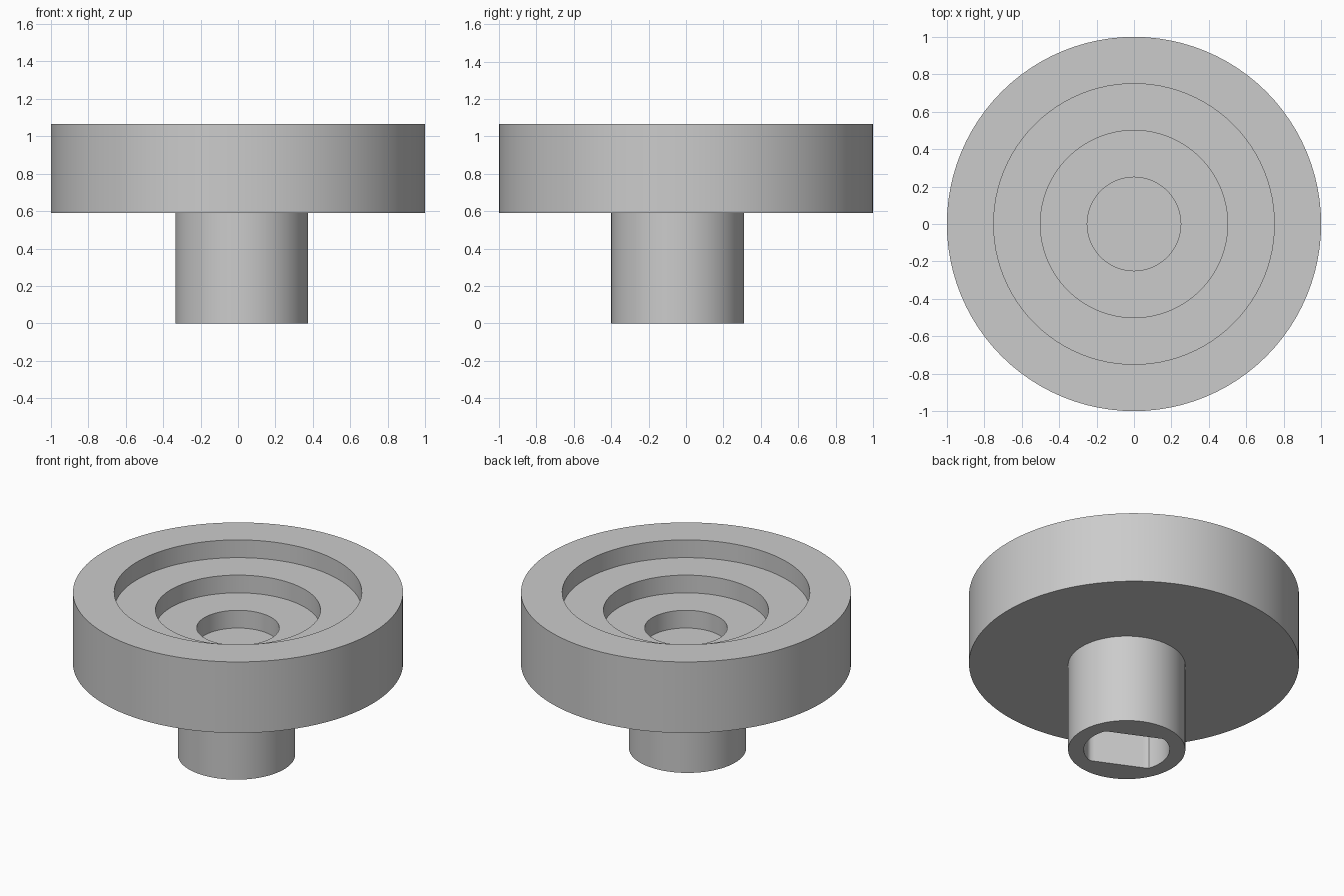
import bpy, bmesh
from math import cos, sin, pi, radians

if "Cube" in bpy.data.objects:
    bpy.data.objects.remove(bpy.data.objects["Cube"], do_unlink=True)

SIDES = 96
BASE, TOP = 0.59, 1.065            # underside and rim of the wheel
STEP = (TOP - BASE) / 4            # depth of each terrace

grey = bpy.data.materials.new("light_grey")
grey.use_nodes = True
grey.diffuse_color = (0.6, 0.6, 0.6, 1)
grey.node_tree.nodes["Principled BSDF"].inputs["Base Color"].default_value = (0.6, 0.6, 0.6, 1)


def ring(radius, z):
    """Points around the axis; radius is a function of the angle."""
    angles = [2 * pi * i / SIDES for i in range(SIDES)]
    return [(radius(a) * cos(a), radius(a) * sin(a), z) for a in angles]


def loft(name, rings, closed):
    """Skin successive rings; join last to first, or cap both ends."""
    bm = bmesh.new()
    loops = [[bm.verts.new(p) for p in r] for r in rings]
    pairs = list(zip(loops, loops[1:]))
    if closed:
        pairs.append((loops[-1], loops[0]))
    else:
        bm.faces.new(loops[0])
        bm.faces.new(loops[-1])
    for a, b in pairs:
        for i in range(SIDES):
            j = (i + 1) % SIDES
            bm.faces.new((a[i], a[j], b[j], b[i]))
    bmesh.ops.recalc_face_normals(bm, faces=bm.faces)
    mesh = bpy.data.meshes.new(name)
    bm.to_mesh(mesh)
    bm.free()
    mesh.materials.append(grey)
    obj = bpy.data.objects.new(name, mesh)
    bpy.context.collection.objects.link(obj)
    bpy.ops.object.select_all(action='DESELECT')
    obj.select_set(True)
    bpy.context.view_layer.objects.active = obj
    bpy.ops.object.shade_smooth_by_angle(angle=radians(30))
    return obj


def circle(r):
    return lambda a: r


# Wheel with three concentric terraces sunk into its top
profile = [(1, BASE), (1, TOP)]
for k in range(3):
    r = 0.75 - 0.25 * k
    profile += [(r, TOP - k * STEP), (r, TOP - (k + 1) * STEP)]
loft("stepped_wheel", [ring(circle(r), z) for r, z in profile], closed=False)

# Hollow stem, slightly off centre, with a two-flat shaft socket
SOCKET, FLAT, TURN = 0.26, 0.184, radians(-25)


def socket(a):
    # flats cut the round bore on two opposite sides
    return min(SOCKET, FLAT / max(abs(sin(a - TURN + pi)), 1e-6))


stem = loft("socket_stem", [ring(circle(0.355), 0), ring(circle(0.355), BASE),
                            ring(socket, BASE), ring(socket, 0)], closed=True)
stem.location = (0.02, -0.045, 0)
